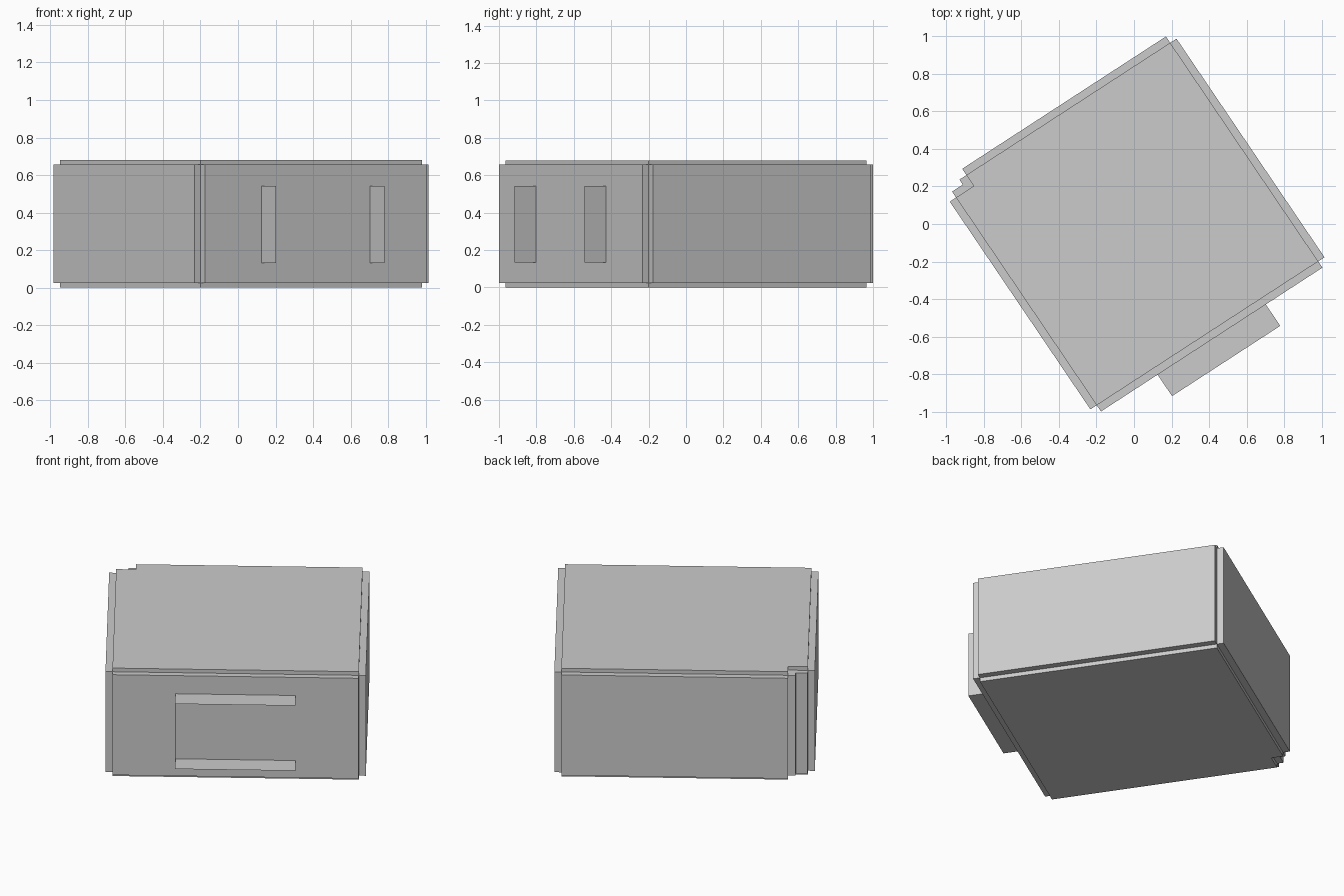
import bpy, bmesh
from mathutils import Vector

if "Cube" in bpy.data.objects:
    bpy.data.objects.remove(bpy.data.objects["Cube"])

# Plan axes of the turned (slightly skewed) box
U = Vector((0.8387, 0.5446, 0)) * 1.005
V = Vector((-0.5606, 0.8280, 0)) * 1.005
ORIGIN = Vector((-0.003, 0.0, 0))


def place(u, v, z):
    return ORIGIN + U * u + V * v + Vector((0, 0, z))


def make_object(name, bm):
    bmesh.ops.recalc_face_normals(bm, faces=bm.faces)
    mesh = bpy.data.meshes.new(name)
    bm.to_mesh(mesh)
    bm.free()
    ob = bpy.data.objects.new(name, mesh)
    bpy.context.collection.objects.link(ob)
    return ob


def prism(name, outline, z0, z1):
    bm = bmesh.new()
    face = bm.faces.new([bm.verts.new(place(u, v, z0)) for u, v in outline])
    ext = bmesh.ops.extrude_face_region(bm, geom=[face], use_keep_orig=True)
    verts = [g for g in ext["geom"] if isinstance(g, bmesh.types.BMVert)]
    bmesh.ops.translate(bm, verts=verts, vec=(0, 0, z1 - z0))
    return make_object(name, bm)


C, P = 0.70, 0.74          # core half width, outer panel face
NU, NV = -0.588, 0.63      # notch at the left back corner
HEIGHT = 0.68

# Core slab: its ends form the floor and roof panels, with a notched corner
prism("floor_and_roof_core",
      [(-C, -C), (C, -C), (C, C), (NU, C), (NU, NV), (-C, NV)], 0.0, HEIGHT)

# Wall ring: four side panels with open corners and a stepped corner at the notch
prism("wall_panels",
      [(-C, -C), (-C, -P), (C, -P), (C, -C),
       (P, -C), (P, C), (C, C), (C, P),
       (NU, P), (NU, C), (-0.632, C), (-0.632, 0.668),
       (-C, 0.668), (-C, NV), (-P, NV), (-P, -C)], 0.025, 0.657)

# Open thin sheet duct on the front panel
bm = bmesh.new()
section = [(-0.342, 0.133), (0.342, 0.133), (0.342, 0.543), (-0.342, 0.543)]
rear = [bm.verts.new(place(u, -P, z)) for u, z in section]
mouth = [bm.verts.new(place(u, -0.877, z)) for u, z in section]
for i in range(4):
    j = (i + 1) % 4
    bm.faces.new((rear[i], rear[j], mouth[j], mouth[i]))
make_object("front_duct", bm)
